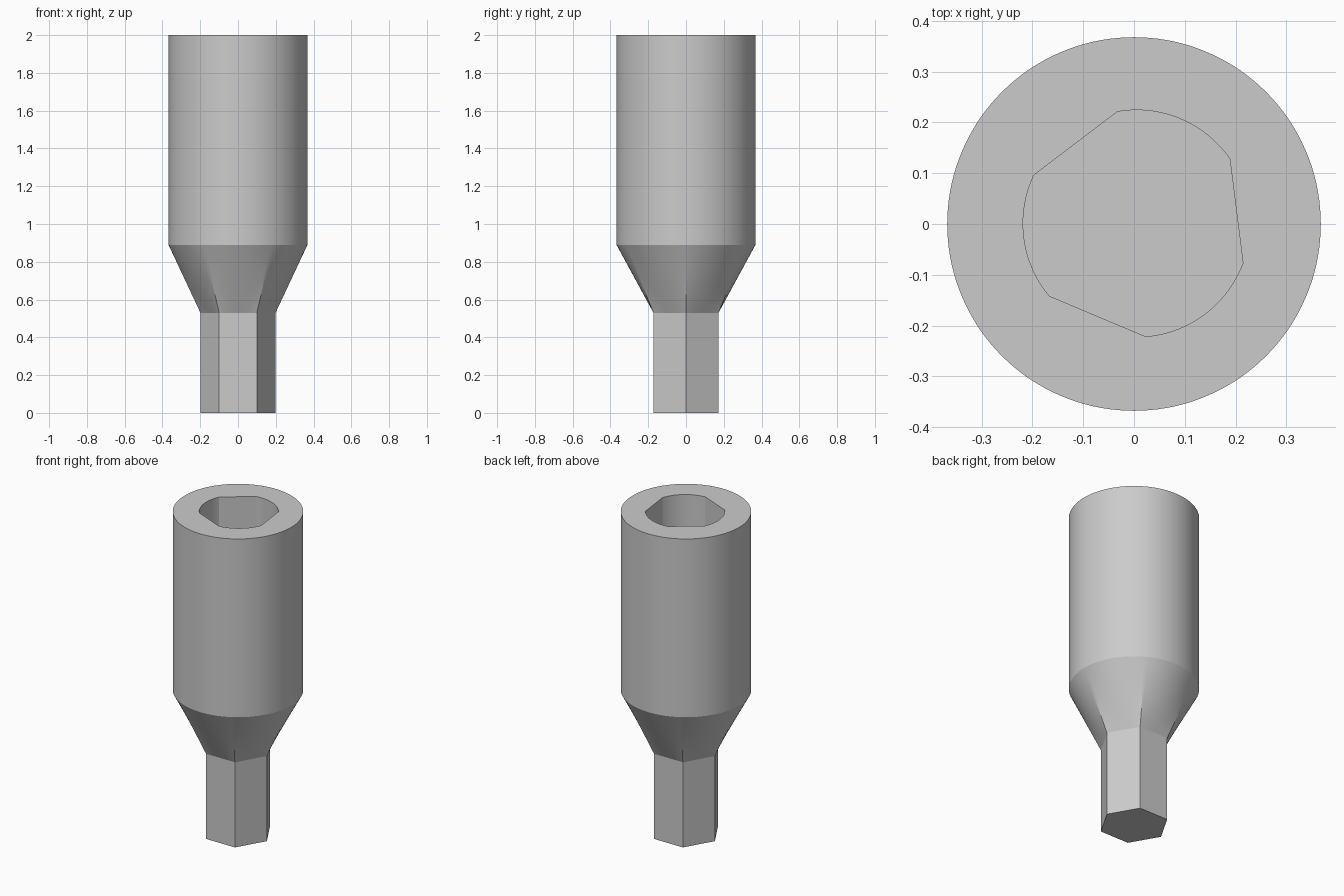
import bpy, bmesh
from math import sin, cos, pi, radians

cube = bpy.data.objects.get("Cube")
if cube:
    bpy.data.objects.remove(cube, do_unlink=True)

SEG = 144
STEP = 2 * pi / SEG
BODY_R, HEX_R, BORE_R = 0.368, 0.199, 0.2235
HEX_TOP, BODY_BASE, TOP, BORE_FLOOR = 0.53, 0.89, 2.0, 1.0
TAPER_STEPS = 10

# Flat metal grey
grey = bpy.data.materials.new("steel grey")
grey.use_nodes = True
grey.diffuse_color = (0.6, 0.6, 0.6, 1)
grey.node_tree.nodes["Principled BSDF"].inputs["Base Color"].default_value = grey.diffuse_color


def hex_point(i):
    """Hexagon with corners on the x axis."""
    a = i * STEP
    local = a % (pi / 3) - pi / 6
    r = HEX_R * cos(pi / 6) / cos(local)
    return r * cos(a), r * sin(a)


def circle_point(i):
    return BODY_R * cos(i * STEP), BODY_R * sin(i * STEP)


def bore_point(i):
    """Round bore with three flats, slightly turned."""
    a = i * STEP - radians(0.3)
    half = radians(27.5)
    local = (a - radians(7.2) + pi / 3) % (2 * pi / 3) - pi / 3
    r = BORE_R * cos(half) / cos(local) if abs(local) < half else BORE_R
    return 0.005 + r * cos(a), 0.001 + r * sin(a)


bm = bmesh.new()


def ring(point, z):
    return [bm.verts.new((*point(i), z)) for i in range(SEG)]


def bridge(a, b):
    for i in range(SEG):
        j = (i + 1) % SEG
        bm.faces.new((a[i], a[j], b[j], b[i]))


# Hex drive, taper from hexagon to circle, round body, then the bore
rings = [ring(hex_point, 0)]
for k in range(TAPER_STEPS + 1):
    t = k / TAPER_STEPS

    def blend(i, t=t):
        h, c = hex_point(i), circle_point(i)
        return h[0] + (c[0] - h[0]) * t, h[1] + (c[1] - h[1]) * t

    rings.append(ring(blend, HEX_TOP + (BODY_BASE - HEX_TOP) * t))
rings += [ring(circle_point, TOP), ring(bore_point, TOP), ring(bore_point, BORE_FLOOR)]
for lower, upper in zip(rings, rings[1:]):
    bridge(lower, upper)
bm.faces.new(rings[0][::-1])
bm.faces.new(rings[-1])
bmesh.ops.recalc_face_normals(bm, faces=bm.faces)

mesh = bpy.data.meshes.new("socket_driver")
bm.to_mesh(mesh)
bm.free()
mesh.materials.append(grey)
driver = bpy.data.objects.new("socket_driver", mesh)
bpy.context.collection.objects.link(driver)

# Smooth round walls, crisp hexagon and rim edges
bpy.ops.object.select_all(action='DESELECT')
driver.select_set(True)
bpy.context.view_layer.objects.active = driver
bpy.ops.object.shade_smooth_by_angle(angle=radians(22))
